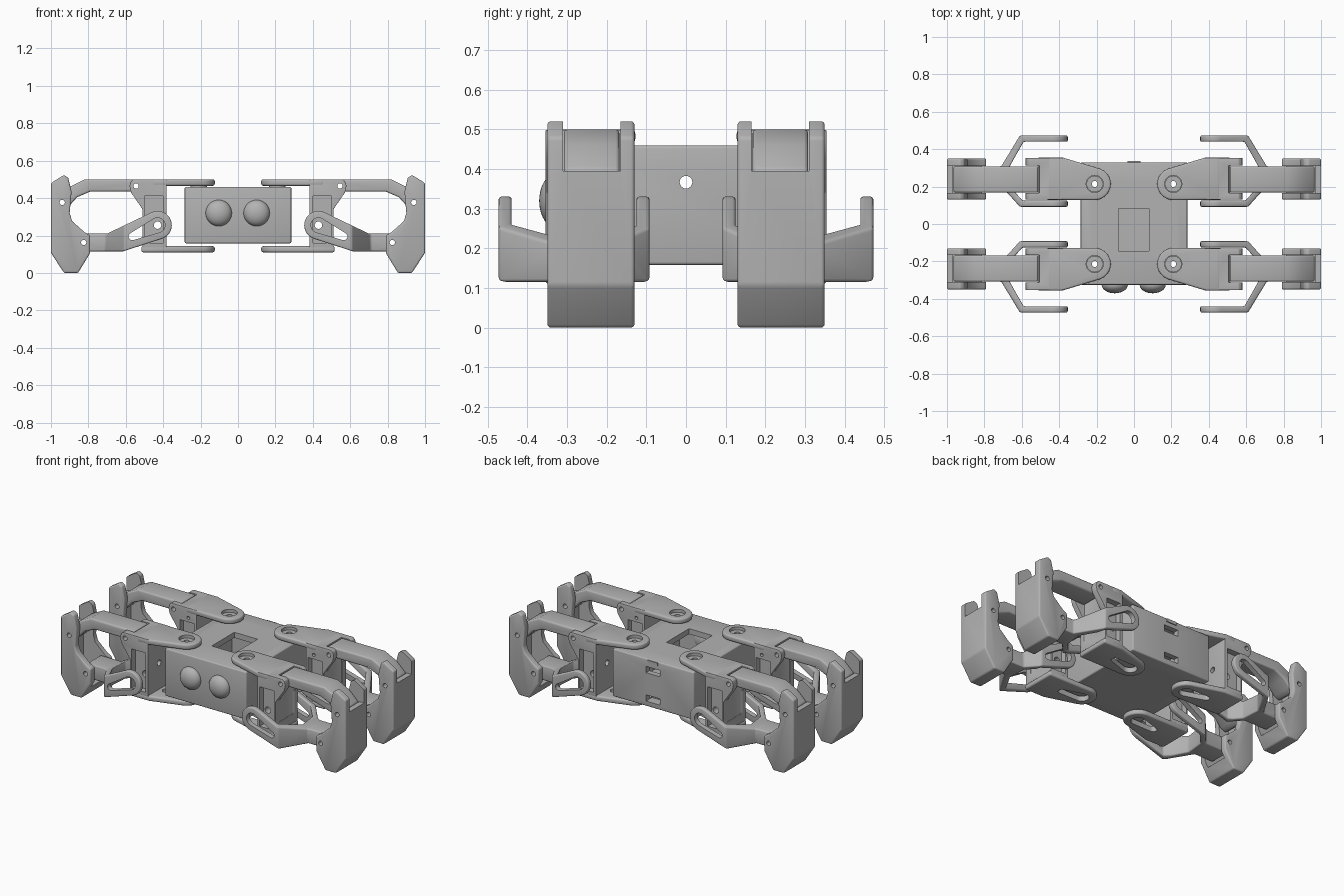
import bpy, bmesh, math
from mathutils import Matrix, Vector

if "Cube" in bpy.data.objects:
    bpy.data.objects.remove(bpy.data.objects["Cube"], do_unlink=True)

grey = bpy.data.materials.new("plastic_grey")
grey.use_nodes = True
grey.diffuse_color = (0.45, 0.45, 0.45, 1)
grey.node_tree.nodes["Principled BSDF"].inputs["Base Color"].default_value = (0.45, 0.45, 0.45, 1)


def add_mesh(name, bm):
    bmesh.ops.recalc_face_normals(bm, faces=bm.faces)
    me = bpy.data.meshes.new(name)
    bm.to_mesh(me)
    bm.free()
    me.materials.append(grey)
    ob = bpy.data.objects.new(name, me)
    bpy.context.collection.objects.link(ob)
    return ob


def prism(name, pts, axis, lo, hi):
    """Extrude a 2D outline along one axis; the outline uses the other two."""
    def place(p, d):
        return {"x": (d, p[0], p[1]), "y": (p[0], d, p[1]), "z": (p[0], p[1], d)}[axis]
    bm = bmesh.new()
    face = bm.faces.new([bm.verts.new(place(p, lo)) for p in pts])
    ext = bmesh.ops.extrude_face_region(bm, geom=[face])
    step = Vector(place((0, 0), hi - lo))
    bmesh.ops.translate(bm, vec=step, verts=[g for g in ext["geom"] if isinstance(g, bmesh.types.BMVert)])
    return add_mesh(name, bm)


def box(name, x, y, z):
    return prism(name, [(x[0], y[0]), (x[1], y[0]), (x[1], y[1]), (x[0], y[1])], "z", *z)


def arc(c, r, start, end, n=16):
    steps = [math.radians(start + (end - start) * i / n) for i in range(n + 1)]
    return [(c[0] + r * math.cos(a), c[1] + r * math.sin(a)) for a in steps]


def rod(c, r, axis, lo, hi):
    return prism("cutter", arc(c, r, 0, 345, 23), axis, lo, hi)


def teardrop(c1, r1, c2, r2):
    """Outline around two circles joined by their tangents."""
    dx, dy = c2[0] - c1[0], c2[1] - c1[1]
    a = math.degrees(math.atan2(dy, dx))
    f = math.degrees(math.acos((r1 - r2) / math.hypot(dx, dy)))
    return arc(c1, r1, a + f, a + 360 - f) + arc(c2, r2, a - f, a + f)


def bake(ob):
    bpy.context.view_layer.update()
    new = bpy.data.meshes.new_from_object(ob.evaluated_get(bpy.context.evaluated_depsgraph_get()))
    ob.modifiers.clear()
    ob.data = new


def carve(ob, *cutters, mode="DIFFERENCE"):
    for c in cutters:
        m = ob.modifiers.new("cut", "BOOLEAN")
        m.operation, m.solver, m.object = mode, "EXACT", c
        bake(ob)
        bpy.data.objects.remove(c, do_unlink=True)
    return ob


def soften(ob, width=0.01):
    m = ob.modifiers.new("round", "BEVEL")
    m.width, m.segments, m.limit_method, m.angle_limit = width, 3, "ANGLE", math.radians(32)
    bake(ob)
    return ob


def finish(ob):
    ob.data.shade_smooth()
    ob.data.set_sharp_from_angle(angle=math.radians(32))


PIVOT, SHAFT = (0.21, 0.214), (0.43, 0.255)
HIP_PIN, ANKLE_TOP, ANKLE_LOW = (0.545, 0.465), (0.94, 0.377), (0.825, 0.163)
PIN = 0.014

# Body: hollow box with hatch, shaft holes and rear sockets
body = soften(box("body", (-0.285, 0.285), (-0.325, 0.33), (0.158, 0.46)), 0.008)
carve(body, box("cutter", (-0.25, 0.25), (-0.29, 0.295), (0.195, 0.425)),
      box("cutter", (-0.083, 0.08), (-0.145, 0.082), (0.4, 0.5)),
      rod((0, 0.367), 0.016, "x", -0.4, 0.4))
for z in (0.39, 0.21):
    carve(body, box("cutter", (-0.05, 0.05), (0.27, 0.36), (z - 0.02, z + 0.02)))
for sx in (-1, 1):
    for sy in (-1, 1):
        carve(body, rod((sx * PIVOT[0], sy * PIVOT[1]), 0.016, "z", 0, 0.6))
finish(body)
finish(box("rear_tab", (-0.035, 0.035), (0.32, 0.336), (0.435, 0.455)))

# Eyes: shallow domes
for side, x in (("right", -0.103), ("left", 0.1)):
    bm = bmesh.new()
    bmesh.ops.create_uvsphere(bm, u_segments=32, v_segments=20, radius=0.07,
                              matrix=Matrix.Translation((x, -0.325, 0.32)) @ Matrix.Diagonal((1, 0.65, 1, 1)))
    finish(add_mesh(side + "_eye", bm))


def plate_outline(end):
    return arc(PIVOT, 0.086, 108, 270) + [(end, 0.13), (end, 0.355), (0.38, 0.355)]


# Hip: top and bottom plates around the motor block
top_plate = soften(prism("hip_top_plate", plate_outline(0.46), "z", 0.466, 0.5))
carve(top_plate, rod(PIVOT, 0.046, "z", 0.4, 0.6))
horn = carve(prism("hip_horn", arc(PIVOT, 0.044, 0, 345, 23), "z", 0.455, 0.482),
             rod(PIVOT, 0.016, "z", 0.4, 0.6))

bottom_plate = soften(prism("hip_bottom_plate", plate_outline(0.517), "z", 0.11, 0.143))
carve(bottom_plate, prism("cutter", teardrop(PIVOT, 0.042, (0.34, 0.235), 0.022), "z", 0, 0.3))

block = prism("hip_block", [(0.383, 0.13), (0.51, 0.13), (0.51, 0.34), (0.572, 0.43),
                            (0.58, 0.465), (0.572, 0.49), (0.56, 0.499), (0.383, 0.499)],
              "y", 0.131, 0.354)
soften(carve(block, box("cutter", (0.507, 0.7), (0.165, 0.313), (0.2, 0.6))), 0.006)
for y in ((0.1, 0.17), (0.315, 0.4)):
    carve(block, box("cutter", (0.4, 0.5), y, (0.16, 0.41)))
carve(block, rod(SHAFT, 0.02, "y", 0, 0.5), rod(HIP_PIN, PIN, "y", 0, 0.5),
      rod((0.44, 0.437), 0.01, "y", 0, 0.15), rod((0.243, 0.31), 0.018, "x", 0.3, 0.405))

# Upper link from the hip to the foot
upper = prism("upper_link", [(0.513, 0.435), (0.79, 0.435), (0.86, 0.405), (0.9, 0.36), (0.935, 0.343),
                             (0.965, 0.365), (0.965, 0.4), (0.9, 0.46), (0.82, 0.5), (0.513, 0.5)],
              "y", 0.168, 0.308)
soften(upper)
carve(upper, rod(HIP_PIN, PIN, "y", 0, 0.5), rod(ANKLE_TOP, PIN, "y", 0, 0.5))

# Lower arm: forked plan crossed with its side profile
lower = prism("lower_arm", [(0.3, 0.092), (0.61, 0.092), (0.68, 0.17), (0.9, 0.17), (0.9, 0.308),
                            (0.71, 0.308), (0.61, 0.473), (0.3, 0.473), (0.3, 0.44), (0.59, 0.44),
                            (0.665, 0.308), (0.655, 0.19), (0.595, 0.125), (0.3, 0.125)],
              "z", 0.05, 0.4)
side = prism("cutter", arc(SHAFT, 0.076, 63, 250) + [(0.615, 0.115), (0.84, 0.115), (0.865, 0.14),
                                                     (0.865, 0.185), (0.84, 0.21), (0.7, 0.21)],
             "y", 0, 0.6)
soften(carve(lower, side, mode="INTERSECT"), 0.008)
carve(lower, prism("cutter", teardrop(SHAFT, 0.04, (0.565, 0.195), 0.02), "y", 0, 0.6),
      rod(ANKLE_LOW, PIN, "y", 0, 0.5))

# Foot: hooked block slotted for both links
foot = prism("foot", [(0.855, 0), (0.93, 0), (1, 0.107), (1, 0.48), (0.932, 0.523), (0.908, 0.51),
                      (0.89, 0.435), (0.9, 0.32), (0.887, 0.277), (0.82, 0.217), (0.79, 0.2), (0.79, 0.107)],
             "y", 0.13, 0.35)
soften(foot, 0.009)
carve(foot, box("cutter", (0.7, 0.967), (0.165, 0.311), (0.07, 0.6)),
      box("cutter", (0.7, 1.1), (0.165, 0.311), (0.395, 0.7)),
      rod(ANKLE_TOP, PIN, "y", 0, 0.5), rod(ANKLE_LOW, PIN, "y", 0, 0.5))

# Mirror the leg to all four corners
for ob in (top_plate, horn, bottom_plate, block, upper, lower, foot):
    finish(ob)
    part = ob.name
    for sx, sy in ((-1, 1), (1, -1), (-1, -1)):
        me = ob.data.copy()
        me.transform(Matrix.Diagonal((sx, sy, 1, 1)))
        if sx * sy < 0:
            me.flip_normals()
        label = ("rear_" if sy > 0 else "front_") + ("left_" if sx > 0 else "right_")
        bpy.context.collection.objects.link(bpy.data.objects.new(label + part, me))
    ob.name = "rear_left_" + part
